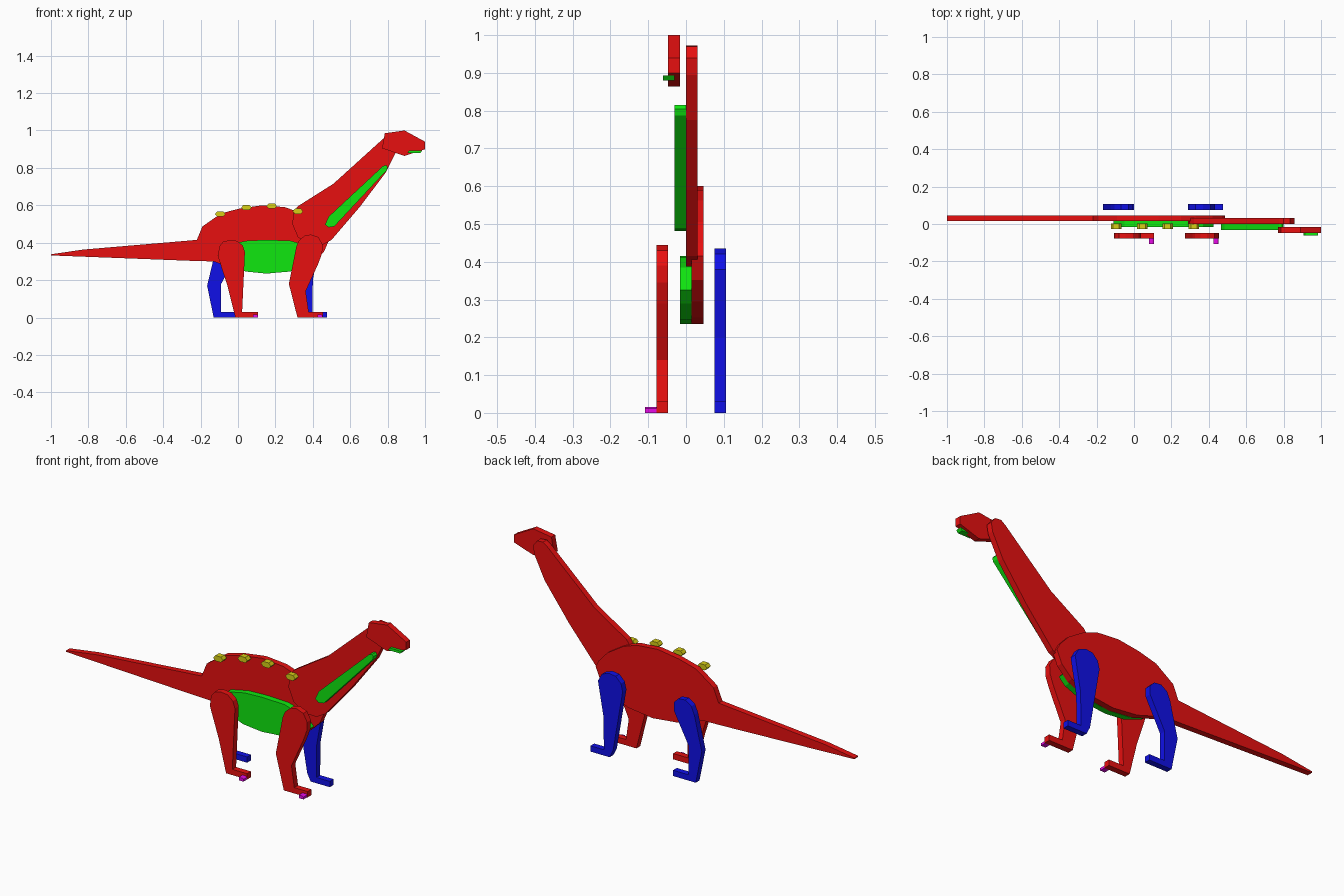
import bpy
import bmesh

T = 0.031  # thickness of every flat piece


def colour(name, rgb):
    m = bpy.data.materials.new(name)
    m.diffuse_color = (*rgb, 1)
    return m


RED = colour("red", (0.8, 0.005, 0.005))
GREEN = colour("green", (0.005, 0.8, 0.005))
BLUE = colour("blue", (0.005, 0.005, 0.8))
YELLOW = colour("yellow", (0.68, 0.62, 0.008))
MAGENTA = colour("magenta", (0.8, 0.003, 0.8))


def plate(name, outline, y, mat):
    """Extrude an (x, z) outline backwards from front plane y."""
    bm = bmesh.new()
    face = bm.faces.new([bm.verts.new((x, y, z)) for x, z in outline])
    ext = bmesh.ops.extrude_face_region(bm, geom=[face])
    moved = [v for v in ext["geom"] if isinstance(v, bmesh.types.BMVert)]
    bmesh.ops.translate(bm, verts=moved, vec=(0, T, 0))
    bmesh.ops.recalc_face_normals(bm, faces=bm.faces)
    me = bpy.data.meshes.new(name)
    bm.to_mesh(me)
    bm.free()
    me.materials.append(mat)
    ob = bpy.data.objects.new(name, me)
    bpy.context.collection.objects.link(ob)
    return ob


# Torso and tail share one layer and meet along one edge
plate("torso", [(-.22, .415), (-.19, .487), (-.09, .557), (.01, .583), (.13, .6),
                (.25, .59), (.33, .562), (.42, .505), (.47, .45), (.487, .415),
                (.46, .352), (.40, .295), (.30, .252), (.16, .235), (.02, .25),
                (-.09, .285), (-.13, .3), (-.22, .302)], .015, RED)
plate("tail", [(-.22, .415), (-.22, .302), (-1, .332), (-1, .338), (-.83, .363)],
      .015, RED)

# Neck and head
plate("neck", [(.32, .595), (.51, .715), (.775, .955), (.80, .973), (.835, .97),
               (.858, .94), (.85, .895), (.79, .775), (.65, .59), (.50, .415),
               (.45, .387), (.38, .39), (.32, .43), (.29, .50), (.298, .565)],
      0, RED)
plate("head", [(.785, .985), (.89, 1), (1, .94), (1, .9), (.89, .864), (.77, .905)],
      -.047, RED)
plate("jaw", [(.905, .88), (.915, .893), (.985, .893), (.975, .88)], -.061, GREEN)

# Green underside panels
plate("throat_panel", [(.465, .497), (.485, .54), (.775, .81), (.792, .815),
                       (.80, .805), (.795, .787), (.515, .487), (.485, .482)],
      -.031, GREEN)
plate("belly_panel", [(-.11, .33), (-.05, .39), (.05, .411), (.15, .415), (.28, .411),
                      (.37, .385), (.425, .325), (.39, .29), (.28, .246), (.15, .235),
                      (.04, .246), (-.06, .285)], -.016, GREEN)

# Near legs
plate("near_rear_leg", [(-.107, .325), (-.10, .38), (-.08, .405), (-.045, .414),
                        (-.005, .41), (.025, .385), (.037, .35), (.022, .03),
                        (.107, .03), (.107, 0), (-.014, 0), (-.055, .165)],
      -.078, RED)
plate("near_front_leg", [(.312, .38), (.325, .41), (.355, .437), (.39, .444),
                         (.43, .43), (.452, .39), (.45, .345), (.43, .29),
                         (.362, .14), (.378, .03), (.455, .03), (.455, 0),
                         (.318, 0), (.272, .18)], -.078, RED)

# Far legs
plate("far_rear_leg", [(-.165, .17), (-.122, .35), (-.105, .39), (-.07, .414),
                       (-.03, .41), (-.005, .385), (-.005, .34), (-.09, .18),
                       (-.09, .03), (0, .03), (0, 0), (-.13, 0)], .075, BLUE)
plate("far_front_leg", [(.29, .36), (.30, .40), (.33, .43), (.37, .435), (.41, .42),
                        (.432, .38), (.40, .2), (.398, .03), (.475, .03), (.475, 0),
                        (.365, 0), (.345, .04)], .075, BLUE)

# Claws on the near feet
for i, x in enumerate((.08, .425)):
    plate(f"claw_{i + 1}", [(x, 0), (x + .027, 0), (x + .027, .012),
                            (x + .02, .016), (x, .016)], -.108, MAGENTA)

# Hexagonal studs along the spine
for i, (x, z) in enumerate(((-.095, .553), (.045, .588), (.18, .596), (.32, .568))):
    plate(f"back_stud_{i + 1}", [(x - .028, z), (x - .016, z + .014),
                                 (x + .016, z + .014), (x + .028, z),
                                 (x + .016, z - .014), (x - .016, z - .014)],
          -.028, YELLOW)
